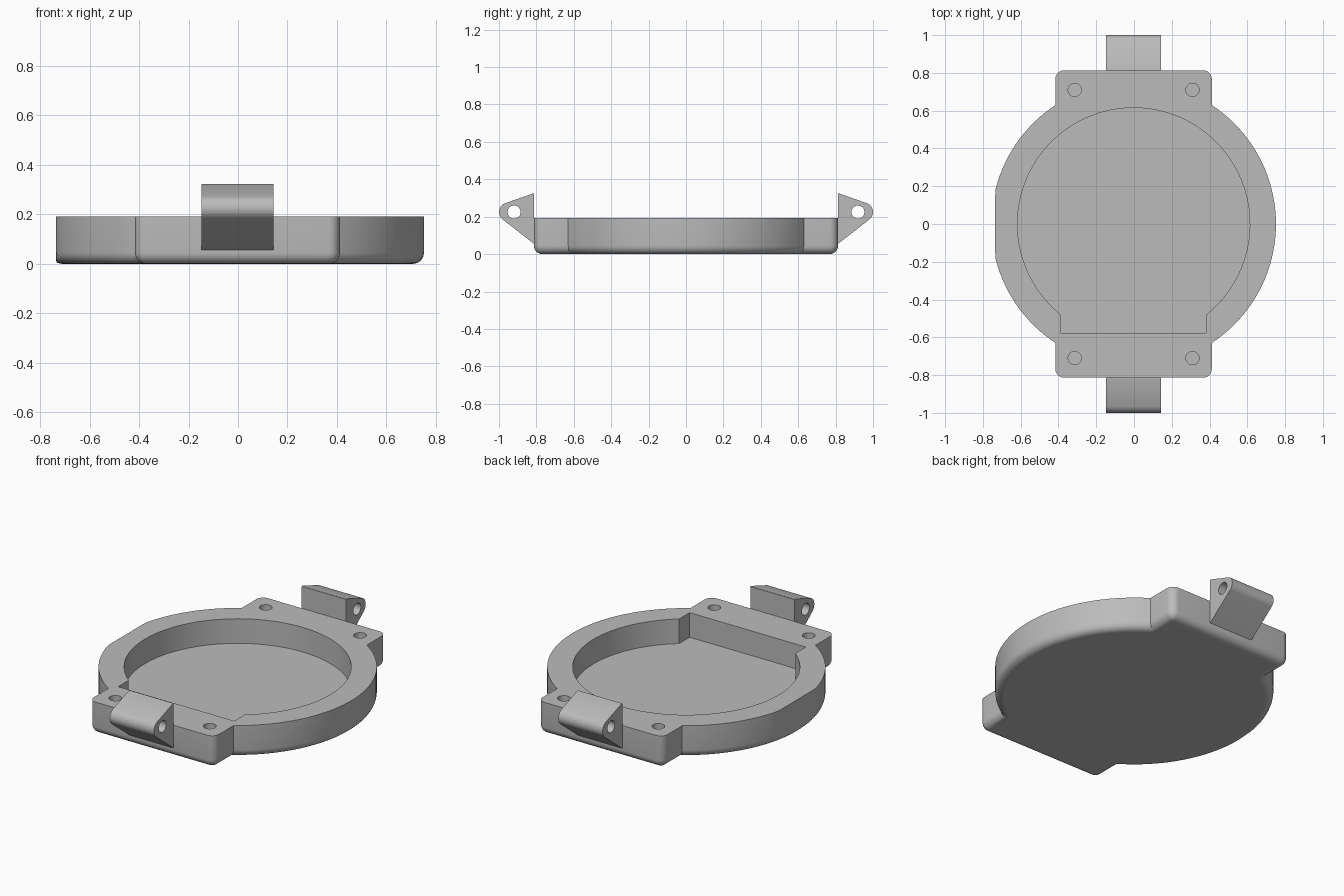
import bpy, bmesh
from math import sin, cos, acos, asin, pi, radians

if "Cube" in bpy.data.objects:
    bpy.data.objects.remove(bpy.data.objects["Cube"])

CX = -0.002            # centre line of the housing
R, BX, BY = 0.7535, 0.414, 0.813
H, FILLET, FLOOR = 0.192, 0.045, 0.045
FLAT_X = -0.735

grey = bpy.data.materials.new("plain grey")
grey.use_nodes = True
GREY = (0.5, 0.5, 0.5, 1)
grey.diffuse_color = GREY
grey.node_tree.nodes["Principled BSDF"].inputs["Base Color"].default_value = GREY


def arc(cx, cy, r, a0, a1, n):
    return [(cx + r * cos(a0 + (a1 - a0) * i / n),
             cy + r * sin(a0 + (a1 - a0) * i / n)) for i in range(n + 1)]


def loft(name, rings):
    """Closed solid through matching rings of 3D points."""
    bm = bmesh.new()
    loops = [[bm.verts.new(p) for p in ring] for ring in rings]
    n = len(loops[0])
    for a, b in zip(loops, loops[1:]):
        for i in range(n):
            j = (i + 1) % n
            bm.faces.new((a[i], a[j], b[j], b[i]))
    bm.faces.new(loops[0][::-1])
    bm.faces.new(loops[-1])
    bmesh.ops.recalc_face_normals(bm, faces=bm.faces)
    mesh = bpy.data.meshes.new(name)
    bm.to_mesh(mesh)
    bm.free()
    mesh.materials.append(grey)
    ob = bpy.data.objects.new(name, mesh)
    bpy.context.collection.objects.link(ob)
    return ob


def prism_z(name, pts, z0, z1):
    return loft(name, [[(x, y, z) for x, y in pts] for z in (z0, z1)])


def prism_x(name, pts, x0, x1):
    return loft(name, [[(x, y, z) for y, z in pts] for x in (x0, x1)])


def cut(ob, cutters):
    """Subtract the cutters and bake the result."""
    for c in cutters:
        mod = ob.modifiers.new("cut", 'BOOLEAN')
        mod.operation, mod.solver, mod.object = 'DIFFERENCE', 'EXACT', c
    deps = bpy.context.evaluated_depsgraph_get()
    mesh = bpy.data.meshes.new_from_object(ob.evaluated_get(deps))
    ob.modifiers.clear()
    ob.data = mesh
    for c in cutters:
        bpy.data.objects.remove(c)


def smooth(ob):
    bpy.ops.object.select_all(action='DESELECT')
    ob.select_set(True)
    bpy.context.view_layer.objects.active = ob
    bpy.ops.object.shade_smooth_by_angle(angle=radians(30))


def outline(d):
    """Disc joined with a rounded block, inset by d, with a flat on the right."""
    r, bx, by = R - d, BX - d, BY - d
    c = max(FILLET - d, 0.001)
    q = arc(0, 0, r, 0, acos(bx / r), 20) + arc(bx - c, by - c, c, 0, pi / 2, 6)
    half = q + [(-x, y) for x, y in reversed(q)]
    full = half + [(x, -y) for x, y in half[-2:0:-1]]
    return [(max(x + CX, FLAT_X), y) for x, y in full]


# Housing with a rounded bottom edge
levels = [(FILLET + 0.005, 0)]
for i in range(7):
    a = pi / 2 * i / 6
    levels.append((FILLET * (1 - sin(a)), FILLET * (1 - cos(a))))
levels.append((0, H))
housing = loft("housing", [[(x, y, z) for x, y in outline(d)] for d, z in levels])

# Round pocket with a square-ended notch at the front, and four blind holes
PR, NX, NY = 0.615, 0.384, -0.58
a = acos(NX / PR)
pocket = arc(CX, 0, PR, -a, pi + a, 96) + [(CX - NX, NY), (CX + NX, NY)]
cutters = [prism_z("pocket_cutter", pocket, FLOOR, H + 0.1)]
for sx in (-1, 1):
    for sy in (-1, 1):
        ring = arc(CX + sx * 0.312, sy * 0.71, 0.035, 0, 2 * pi, 32)[:-1]
        cutters.append(prism_z("hole_cutter", ring, 0.06, H + 0.1))
cut(housing, cutters)
smooth(housing)

# Hinge lugs at the front and back
for name, s in (("front_lug", -1), ("back_lug", 1)):
    nose = arc(0.95, 0.225, 0.05, radians(-52), radians(70), 16)
    profile = [(BY, 0.055)] + nose + [(0.822, 0.323), (BY, 0.323)]
    lug = prism_x(name, [(s * y, z) for y, z in profile], CX - 0.146, CX + 0.146)
    pin = arc(s * 0.919, 0.225, 0.035, 0, 2 * pi, 32)[:-1]
    cut(lug, [prism_x("pin_cutter", pin, -0.3, 0.3)])
    smooth(lug)
